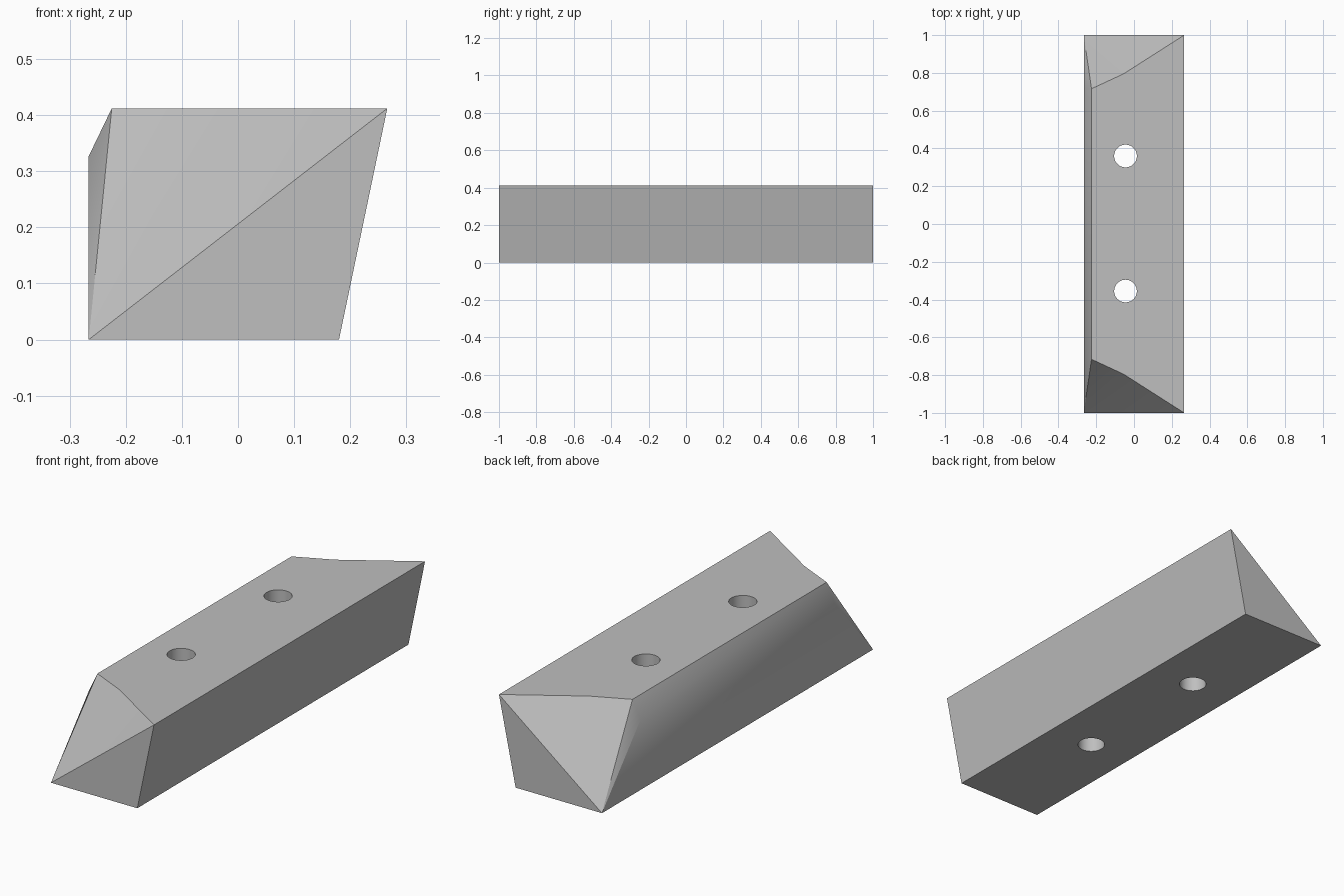
import bpy, bmesh, math

cube = bpy.data.objects.get("Cube")
if cube:
    bpy.data.objects.remove(cube, do_unlink=True)

grey = bpy.data.materials.new("plain grey")
grey.use_nodes = True
colour = (0.52, 0.52, 0.52, 1)
grey.diffuse_color = colour
grey.node_tree.nodes["Principled BSDF"].inputs["Base Color"].default_value = colour

HEIGHT = 0.412
LEFT, RIGHT = -0.266, 0.266

# Body: corner points of one end, mirrored to the other end
corners = {
    "toe": (LEFT, 1, 0),
    "heel": (0.18, 1, 0),
    "tip": (RIGHT, 1, HEIGHT),
    "fold": (-0.055, 0.795, HEIGHT),
    "ridge": (-0.225, 0.716, HEIGHT),
    "shoulder": (LEFT, 0.716, 0.327),
}
end_faces = [("toe", "heel", "tip"), ("toe", "tip", "fold"),
             ("toe", "fold", "ridge"), ("toe", "ridge", "shoulder")]
long_faces = [("toe", "heel"), ("heel", "tip"),
              ("ridge", "shoulder"), ("shoulder", "toe")]

bm = bmesh.new()
ends = [{name: bm.verts.new((x, y * side, z)) for name, (x, y, z) in corners.items()}
        for side in (-1, 1)]
front, back = ends
for end in ends:
    for names in end_faces:
        bm.faces.new([end[n] for n in names])
for a, b in long_faces:
    bm.faces.new([front[a], front[b], back[b], back[a]])
top = ("tip", "fold", "ridge")
bm.faces.new([front[n] for n in top] + [back[n] for n in reversed(top)])
bmesh.ops.recalc_face_normals(bm, faces=bm.faces)
mesh = bpy.data.meshes.new("wedge_block")
bm.to_mesh(mesh)
bm.free()
block = bpy.data.objects.new("wedge_block", mesh)
bpy.context.collection.objects.link(block)
mesh.materials.append(grey)

# Two straight bolt holes
for y in (-0.355, 0.36):
    bpy.ops.mesh.primitive_cylinder_add(vertices=48, radius=0.06, depth=1,
                                        location=(-0.045, y, HEIGHT / 2))
    cutter = bpy.context.object
    cutter.name = "hole_cutter"
    cutter.hide_render = True
    cutter.data.materials.append(grey)
    cut = block.modifiers.new("bolt_hole", "BOOLEAN")
    cut.operation = "DIFFERENCE"
    cut.solver = "EXACT"
    cut.object = cutter
    bpy.ops.object.select_all(action="DESELECT")
    block.select_set(True)
    bpy.context.view_layer.objects.active = block
    bpy.ops.object.modifier_apply(modifier=cut.name)
    bpy.data.objects.remove(cutter, do_unlink=True)

# Soft chamfer and hole walls, crisp outer edges
bpy.ops.object.shade_smooth_by_angle(angle=math.radians(30))
